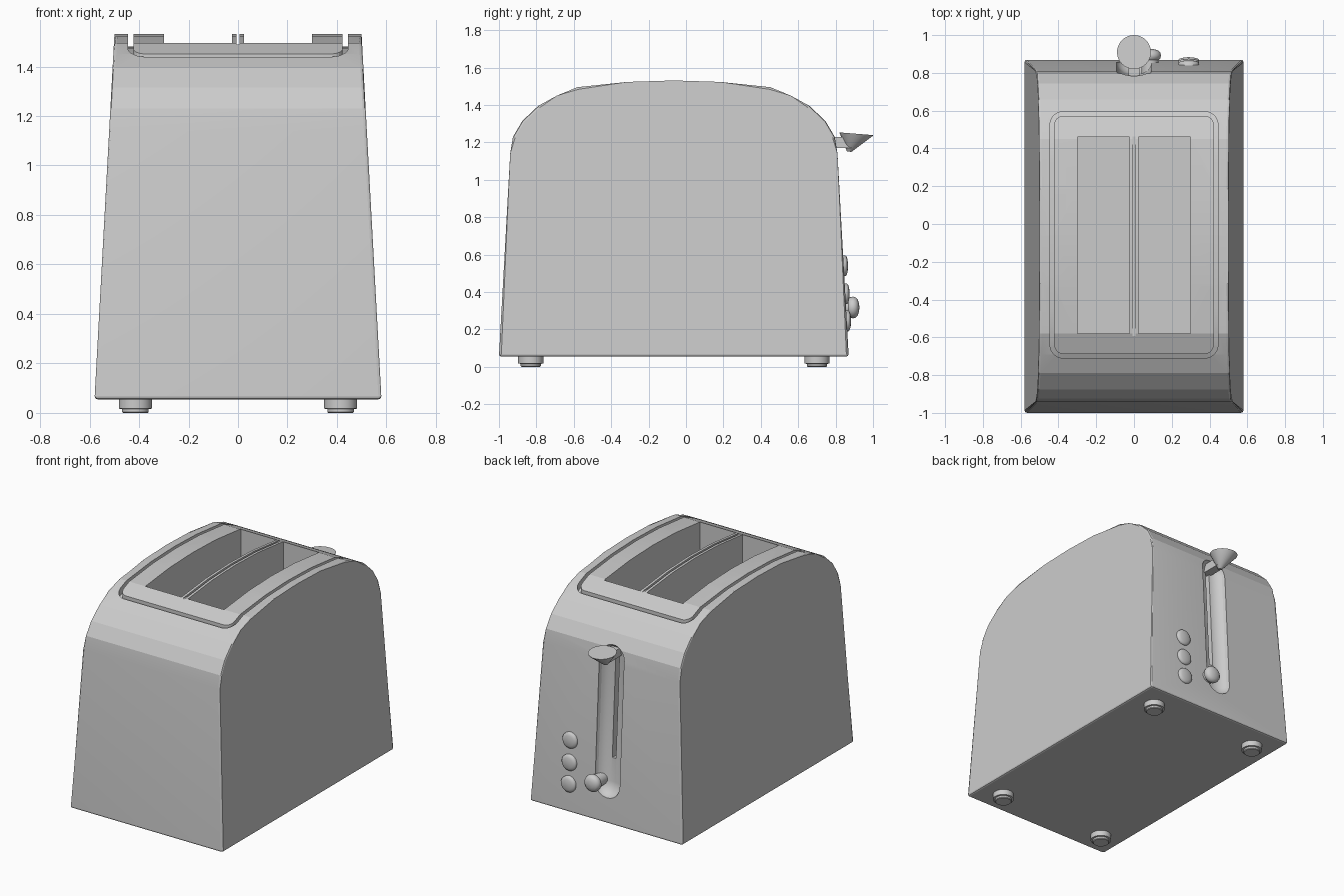
import bpy, bmesh, math
from mathutils import Matrix, Vector

if "Cube" in bpy.data.objects:
    bpy.data.objects.remove(bpy.data.objects["Cube"])

grey = bpy.data.materials.new("plain_grey")
grey.diffuse_color = (0.6, 0.6, 0.6, 1)
grey.use_nodes = True
grey.node_tree.nodes["Principled BSDF"].inputs["Base Color"].default_value = grey.diffuse_color

CY = -0.065                       # the body is symmetric about this y
HALF = [(0.935, 0.055), (0.875, 1.14), (0.86, 1.23), (0.81, 1.315), (0.725, 1.395),
        (0.625, 1.45), (0.515, 1.495), (0.25, 1.523), (0, 1.531)]


def top_z(y):
    d = abs(y - CY)
    for (d1, z1), (d0, z0) in zip(HALF, HALF[1:]):
        if d0 <= d <= d1:
            return z0 + (z1 - z0) * (d - d0) / (d1 - d0)
    return 1.53


def wall_y(z):
    return 0.873 - 0.0553 * z


def half_width(z):
    return 0.583 - 0.0545 * z


def finish(name, bm, angle=None):
    bmesh.ops.recalc_face_normals(bm, faces=bm.faces[:])
    me = bpy.data.meshes.new(name)
    bm.to_mesh(me)
    bm.free()
    ob = bpy.data.objects.new(name, me)
    bpy.context.collection.objects.link(ob)
    me.materials.append(grey)
    if angle:
        smooth(ob, angle)
    return ob


def smooth(ob, angle):
    bpy.ops.object.select_all(action='DESELECT')
    bpy.context.view_layer.objects.active = ob
    ob.select_set(True)
    bpy.ops.object.shade_smooth_by_angle(angle=math.radians(angle))


def box(name, x0, x1, y0, y1, z0, z1):
    bm = bmesh.new()
    bmesh.ops.create_cube(bm, size=1)
    for v in bm.verts:
        v.co = Vector(((x0 + x1) / 2 + v.co.x * (x1 - x0),
                       (y0 + y1) / 2 + v.co.y * (y1 - y0),
                       (z0 + z1) / 2 + v.co.z * (z1 - z0)))
    return finish(name, bm)


def loft(name, rings, angle=40):
    """Skin closed rings of points and cap both ends."""
    bm = bmesh.new()
    vs = [[bm.verts.new(p) for p in r] for r in rings]
    n = len(vs[0])
    for a, b in zip(vs, vs[1:]):
        for i in range(n):
            bm.faces.new((a[i], a[(i + 1) % n], b[(i + 1) % n], b[i]))
    bm.faces.new(vs[0])
    bm.faces.new(vs[-1])
    return finish(name, bm, angle)


def lathe(name, profile, loc, along_y=False, n=32):
    """Revolve (radius, height) pairs about z, or about y."""
    m = Matrix.Translation(loc)
    if along_y:
        m = m @ Matrix.Rotation(-math.pi / 2, 4, 'X')
    ring = [(math.cos(t * math.tau / n), math.sin(t * math.tau / n)) for t in range(n)]
    return loft(name, [[m @ Vector((r * c, r * s, h)) for c, s in ring] for r, h in profile])


def cut(target, cutter):
    cutter.hide_render = True
    mod = target.modifiers.new("cut", 'BOOLEAN')
    mod.operation, mod.solver, mod.object = 'DIFFERENCE', 'EXACT', cutter
    bpy.context.view_layer.objects.active = target
    bpy.ops.object.modifier_apply(modifier=mod.name)
    bpy.data.objects.remove(cutter)


# Body: side profile with tapering width
prof = [(CY - d, z) for d, z in HALF] + [(CY + d, z) for d, z in HALF[-2::-1]]
bm = bmesh.new()
left, right = ([bm.verts.new((s * half_width(z), y, z)) for y, z in prof] for s in (-1, 1))
n = len(prof)
for i in range(n):
    j = (i + 1) % n
    bm.faces.new((left[i], left[j], right[j], right[i]))
bm.faces.new(left)
bm.faces.new(right)
bm.edges.ensure_lookup_table()
rim = [e for e in bm.edges
       if any(len(f.verts) > 4 for f in e.link_faces) or all(v.co.z < 0.1 for v in e.verts)]
bmesh.ops.bevel(bm, geom=rim, offset=0.012, segments=2, profile=0.5, affect='EDGES')
body = finish("body", bm)


# Groove around the top panel
def rounded_rect(hx, y0, y1, r):
    corners = [(hx - r, y1 - r, 0), (-hx + r, y1 - r, 90), (-hx + r, y0 + r, 180), (hx - r, y0 + r, 270)]
    pts = []
    for k, (cx, cy, a0) in enumerate(corners):
        arc = [(cx + r * math.cos(math.radians(a0 + 15 * i)),
                cy + r * math.sin(math.radians(a0 + 15 * i))) for i in range(7)]
        pts += arc
        nx, ny, na = corners[(k + 1) % 4]
        end = (nx + r * math.cos(math.radians(na)), ny + r * math.sin(math.radians(na)))
        pts += [tuple(arc[-1][c] + (end[c] - arc[-1][c]) * t / 12 for c in (0, 1)) for t in range(1, 12)]
    return pts


outer = rounded_rect(0.445, -0.71, 0.595, 0.07)
inner = rounded_rect(0.423, -0.688, 0.573, 0.05)
bm = bmesh.new()
loops = [[bm.verts.new((x, y, top_z(y) - 0.05 if low else 1.7)) for x, y in pts]
         for pts, low in ((outer, 1), (outer, 0), (inner, 0), (inner, 1))]
for a, b in zip(loops, loops[1:] + loops[:1]):
    for i in range(len(a)):
        j = (i + 1) % len(a)
        bm.faces.new((a[i], a[j], b[j], b[i]))
cut(body, finish("groove_cutter", bm))

# Bread slots and the thin notch in the divider
for s in (-1, 1):
    a, b = sorted((s * 0.025, s * 0.30))
    cut(body, box("slot_cutter", a, b, -0.58, 0.46, 0.3, 1.8))
cut(body, box("notch_cutter", -0.007, 0.007, -0.6, 0.49, 1.49, 1.8))

# Lever channel: stretched, flattened sphere following the back wall
bm = bmesh.new()
bmesh.ops.create_uvsphere(bm, u_segments=32, v_segments=17, radius=0.095)
for v in bm.verts:
    z = v.co.z + (1.16 if v.co.z > 0 else 0.32)
    v.co = Vector((v.co.x, v.co.y * 0.75 + wall_y(z) + 0.005, z))
cut(body, finish("channel_cutter", bm))
cut(body, box("lever_slit_cutter", -0.014, 0.014, 0.7, 1.0, 0.47, 1.21))
smooth(body, 13)

# Lever: tilted disc tapering to a low point, on a short stem
rings = []
for r, cy, cz in ((0.012, 0.873, 1.15), (0.088, 0.91, 1.241), (0.09, 0.91, 1.246)):
    rings.append([(r * math.cos(t * math.tau / 32), cy + r * math.sin(t * math.tau / 32),
                   cz - 0.08 * r * math.sin(t * math.tau / 32)) for t in range(32)])
loft("lever_handle", rings)
box("lever_stem", -0.03, 0.03, 0.72, 0.885, 1.17, 1.228)

# Browning knob
lathe("browning_knob", [(0.045, -0.08), (0.045, 0.015), (0.055, 0.025), (0.058, 0.04), (0.054, 0.055),
                        (0.042, 0.066), (0.022, 0.072), (0.004, 0.074)],
      (0.085, 0.853, 0.317), along_y=True)

# Push buttons
for i, z in enumerate((0.245, 0.39, 0.54)):
    lathe(f"button_{i + 1}", [(0.055, -0.02), (0.055, 0.009), (0.05, 0.015), (0.035, 0.02), (0.015, 0.023), (0.003, 0.0235)],
          (0.29, wall_y(z), z), along_y=True)

# Feet
for sx in (-1, 1):
    for y, end in ((-0.83, "front"), (0.70, "back")):
        lathe(f"{end}_foot_{'left' if sx < 0 else 'right'}",
              [(0.05, 0), (0.054, 0.004), (0.054, 0.016), (0.067, 0.017), (0.067, 0.07)],
              (sx * 0.415, y, 0))
